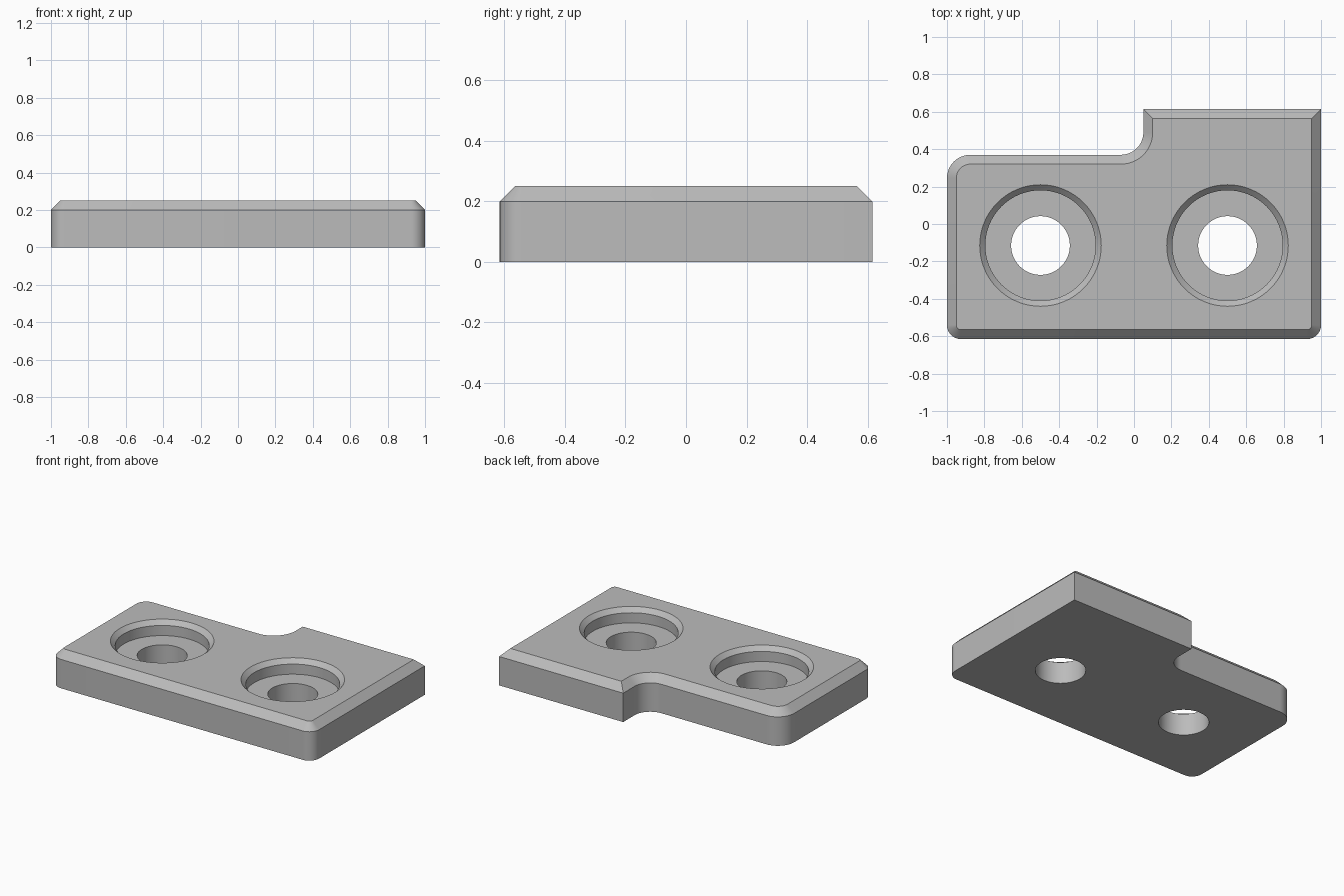
import bpy, bmesh, math
from mathutils import Vector

cube = bpy.data.objects.get("Cube")
if cube:
    bpy.data.objects.remove(cube, do_unlink=True)

HEIGHT, CHAMFER = 0.25, 0.05
HOLE_Y = -0.115

grey = bpy.data.materials.new("plain grey")
grey.use_nodes = True
colour = (0.5, 0.5, 0.5, 1)
grey.diffuse_color = colour
grey.node_tree.nodes["Principled BSDF"].inputs["Base Color"].default_value = colour

# Outline corners, counter-clockwise: x, y, fillet radius
CORNERS = [(-1, -0.615, 0.075), (1, -0.615, 0.075), (1, 0.615, 0),
           (0.05, 0.615, 0), (0.05, 0.37, 0.12), (-1, 0.37, 0.125)]


def outline(inset, steps=16):
    """Rounded outline moved inwards; every corner keeps its point count."""
    points = []
    for i, (x, y, radius) in enumerate(CORNERS):
        corner = Vector((x, y))
        before = (Vector(CORNERS[i - 1][:2]) - corner).normalized()
        after = (Vector(CORNERS[(i + 1) % len(CORNERS)][:2]) - corner).normalized()
        convex = after.cross(before) > 0
        side = 1 if convex else -1
        corner += (before + after) * inset * side
        if not radius:
            points.append(corner)
            continue
        r = radius - inset * side
        centre = corner + (before + after) * r
        for k in range(steps + 1):
            a = math.pi / 2 * k / steps
            points.append(centre - after * r * math.cos(a) - before * r * math.sin(a))
    return points


def mesh_object(name, bm):
    bmesh.ops.recalc_face_normals(bm, faces=bm.faces)
    mesh = bpy.data.meshes.new(name)
    bm.to_mesh(mesh)
    bm.free()
    mesh.materials.append(grey)
    obj = bpy.data.objects.new(name, mesh)
    bpy.context.collection.objects.link(obj)
    return obj


def loft(name, loops):
    """Skin a stack of (points, z) loops and cap both ends."""
    bm = bmesh.new()
    rings = [[bm.verts.new((p[0], p[1], z)) for p in pts] for pts, z in loops]
    for low, high in zip(rings, rings[1:]):
        for i in range(len(low)):
            j = (i + 1) % len(low)
            bm.faces.new((low[i], low[j], high[j], high[i]))
    bm.faces.new(rings[0][::-1])
    bm.faces.new(rings[-1])
    return mesh_object(name, bm)


def circle(x, radius, count=64):
    turn = 2 * math.pi / count
    return [(x + radius * math.cos(turn * i), HOLE_Y + radius * math.sin(turn * i))
            for i in range(count)]


# Notched plate with a chamfered upper edge
plate = loft("mounting_plate", [(outline(0), 0), (outline(0), HEIGHT - CHAMFER),
                                (outline(CHAMFER), HEIGHT)])

# Stepped screw holes: through bore, counterbore and flared rim
for name, x in (("right", -0.5), ("left", 0.5)):
    profile = [(0.157, -0.1), (0.157, 0.15), (0.295, 0.15), (0.295, 0.22),
               (0.325, HEIGHT), (0.325, HEIGHT + 0.1)]
    cutter = loft(name + "_hole_cutter", [(circle(x, r), z) for r, z in profile])
    cutter.hide_render = True
    cutter.hide_set(True)
    cut = plate.modifiers.new(name + "_hole", "BOOLEAN")
    cut.operation = "DIFFERENCE"
    cut.solver = "EXACT"
    cut.object = cutter

# Bake the cuts, then remove the cutters
bpy.context.view_layer.objects.active = plate
plate.select_set(True)
for modifier in list(plate.modifiers):
    cutter = modifier.object
    bpy.ops.object.modifier_apply(modifier=modifier.name)
    bpy.data.objects.remove(cutter, do_unlink=True)

# Smooth fillets and bores, crisp edges elsewhere
bpy.ops.object.shade_smooth_by_angle(angle=math.radians(30))
